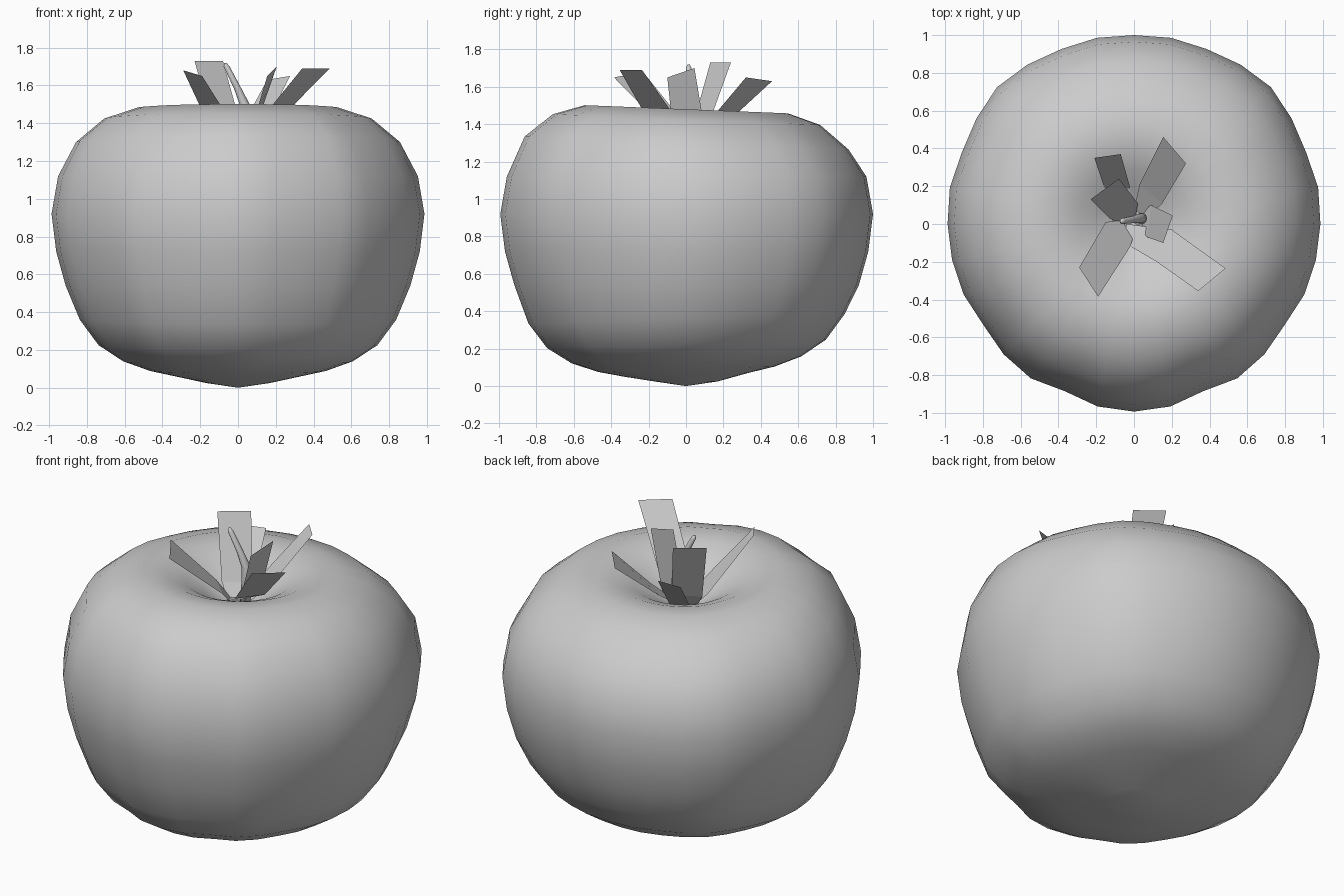
import bpy
from math import sin, cos, radians


def add_mesh(name, verts, faces, smooth=False):
    me = bpy.data.meshes.new(name)
    me.from_pydata(verts, [], faces)
    me.update()
    for p in me.polygons:
        p.use_smooth = smooth
    ob = bpy.data.objects.new(name, me)
    bpy.context.collection.objects.link(ob)
    return ob


# Fruit body: profile (radius, height) swept around a slightly lobed outline
profile = [(0.17, 0.025), (0.33, 0.06), (0.47, 0.09), (0.61, 0.14), (0.74, 0.225),
           (0.84, 0.36), (0.915, 0.54), (0.965, 0.72), (0.99, 0.92), (0.955, 1.12),
           (0.86, 1.30), (0.71, 1.425), (0.54, 1.48), (0.40, 1.465), (0.29, 1.42),
           (0.19, 1.36), (0.09, 1.30)]
# Outline radii from back (+y) to front (-y), mirrored left to right
half = [1.0, 1.005, 1.003, 1.015, 1.025, 1.004, 0.987, 0.994, 0.987,
        0.982, 0.976, 0.96, 0.976, 0.983, 0.958, 0.985, 0.993]
outline = half + half[-2:0:-1]
n = len(outline)
verts, faces = [], []
for r, z in profile:
    for i, k in enumerate(outline):
        a = radians(360 * i / n)
        w = 1 + (k / 0.99 - 1) * min(1, r / 0.7)
        x, y = r * w * sin(a), r * w * cos(a)
        # front shoulder sits a little higher, back underside is lifted
        tilt = -0.04 * y if z > 1.2 else (0.03 * y if z < 0.5 and r > 0.3 else 0)
        verts.append((x, y, z + tilt))
for j in range(len(profile) - 1):
    for i in range(n):
        a, b = j * n + i, j * n + (i + 1) % n
        faces.append((a, a + n, b + n, b))
bottom, top = len(verts), len(verts) + 1
verts += [(0, 0, 0.0), (0, 0, 1.27)]
last = (len(profile) - 1) * n
for i in range(n):
    faces.append((bottom, i, (i + 1) % n))
    faces.append((top, last + (i + 1) % n, last + i))
add_mesh("fruit_body", verts, faces, True)


# Leaves: flat strips bent once, given as edge pairs from base to tip
leaves = {
    "leaf_back_right": [(0.0, 0.08, 1.31), (0.07, 0.03, 1.31), (0.03, 0.21, 1.40),
                        (0.15, 0.11, 1.40), (0.155, 0.46, 1.63), (0.275, 0.32, 1.65)],
    "leaf_back": [(-0.09, 0.03, 1.30), (0.0, 0.08, 1.30), (-0.15, 0.17, 1.36),
                  (-0.02, 0.19, 1.36), (-0.21, 0.35, 1.57), (-0.07, 0.37, 1.58)],
    "leaf_back_left": [(-0.07, 0.0, 1.28), (0.01, 0.05, 1.28), (-0.13, 0.03, 1.37),
                       (0.02, 0.11, 1.37), (-0.23, 0.13, 1.73), (-0.08, 0.24, 1.73)],
    "leaf_front_right": [(-0.05, -0.10, 1.31), (-0.04, 0.0, 1.31), (0.12, -0.20, 1.42),
                         (0.20, -0.03, 1.40), (0.34, -0.355, 1.69), (0.485, -0.235, 1.69)],
    "leaf_right": [(0.03, -0.02, 1.29), (0.03, 0.06, 1.29), (0.07, -0.07, 1.37),
                   (0.09, 0.10, 1.37), (0.155, -0.10, 1.65), (0.205, 0.045, 1.70)],
    "leaf_front_left": [(-0.07, 0.02, 1.30), (0.0, -0.06, 1.30), (-0.15, 0.01, 1.38),
                        (-0.02, -0.12, 1.38), (-0.29, -0.23, 1.68), (-0.19, -0.385, 1.65)],
}
for name, pts in leaves.items():
    add_mesh(name, pts, [(0, 1, 3, 2), (2, 3, 5, 4)])

# Stem: tapered leaning tube with a rounded tip
path = [(0.03, 0.02, 1.26, 0.03), (0.04, 0.03, 1.42, 0.03), (0.035, 0.03, 1.50, 0.027),
        (0.0, 0.025, 1.58, 0.02), (-0.06, 0.015, 1.70, 0.016), (-0.066, 0.014, 1.718, 0.007)]
m = 10
verts = [(x + r * cos(radians(36 * i)), y + r * sin(radians(36 * i)), z)
         for x, y, z, r in path for i in range(m)]
faces = [(j * m + i, j * m + (i + 1) % m, (j + 1) * m + (i + 1) % m, (j + 1) * m + i)
         for j in range(len(path) - 1) for i in range(m)]
faces += [tuple(reversed(range(m))), tuple(range((len(path) - 1) * m, len(path) * m))]
add_mesh("stem", verts, faces, True)
